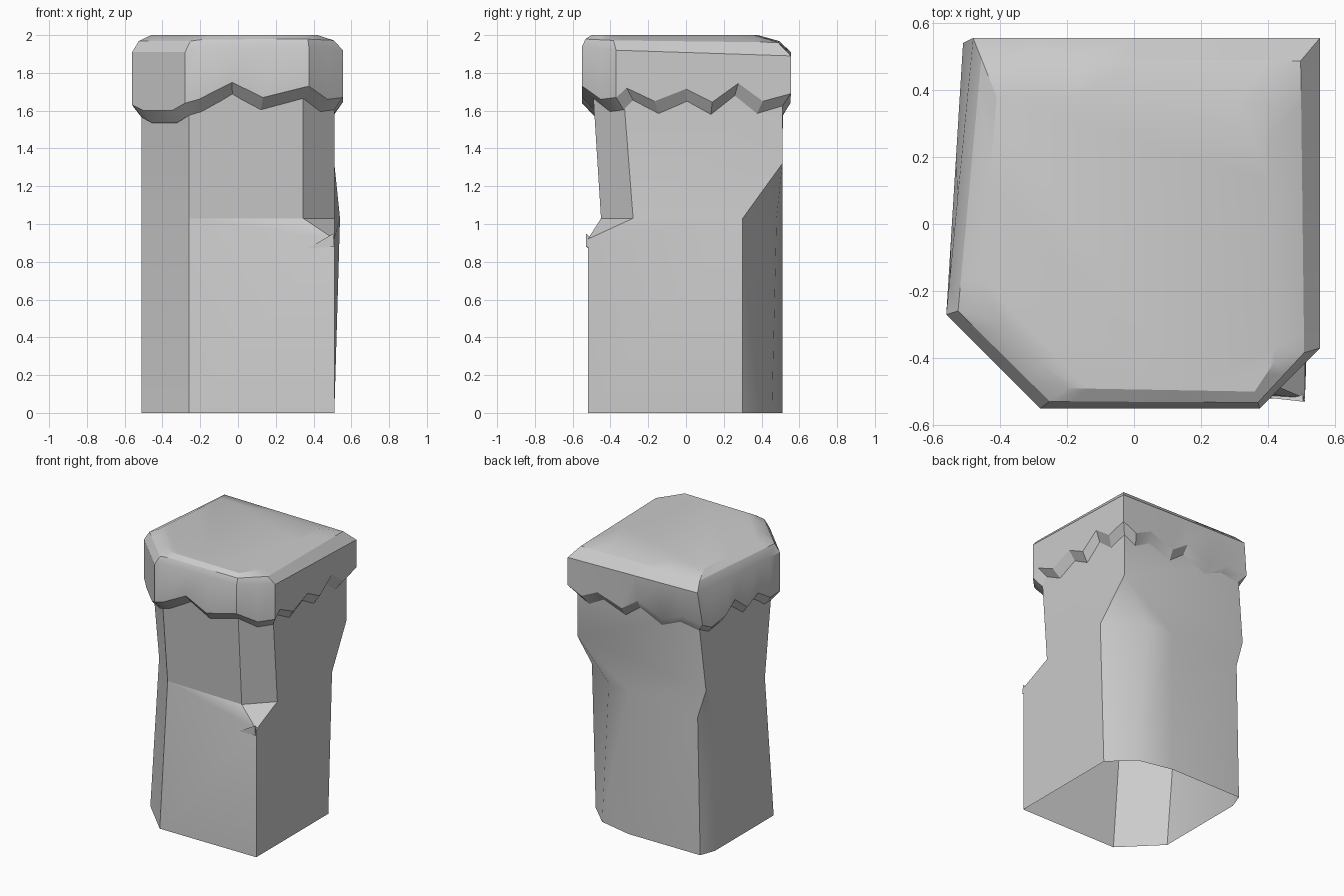
import bpy
from mathutils import Vector

if "Cube" in bpy.data.objects:
    bpy.data.objects.remove(bpy.data.objects["Cube"])


def loft(name, rings, close_top=False, angle=0.5):
    """Skin closed rings of equal length; coincident points are merged."""
    index, verts, faces = {}, [], []

    def vid(p):
        key = tuple(round(c, 4) for c in p)
        if key not in index:
            index[key] = len(verts)
            verts.append(key)
        return index[key]

    ids = [[vid(p) for p in r] for r in rings]
    n = len(ids[0])
    for lo, hi in zip(ids, ids[1:]):
        for i in range(n):
            j = (i + 1) % n
            f = list(dict.fromkeys([lo[i], lo[j], hi[j], hi[i]]))
            if len(f) > 2:
                faces.append(f)
    if close_top:
        faces.append(list(dict.fromkeys(ids[-1])))
    mesh = bpy.data.meshes.new(name)
    mesh.from_pydata(verts, [], faces)
    mesh.update()
    obj = bpy.data.objects.new(name, mesh)
    bpy.context.collection.objects.link(obj)
    bpy.ops.object.select_all(action='DESELECT')
    obj.select_set(True)
    bpy.context.view_layer.objects.active = obj
    bpy.ops.object.shade_smooth_by_angle(angle=angle)
    return obj


# Pillar shaft: open at the base, columns run counter-clockwise from front left
base = [(-.51, -.27, 0), (-.26, -.52, 0), (.51, -.52, 0), (.51, -.52, 0),
        (.51, .30, 0), (.35, .455, 0), (.10, .51, 0), (-.47, .51, 0), (-.51, .40, 0)]
waist = [(-.51, -.17, 1.03), (-.26, -.43, 1.03), (.51, -.52, .92), (.51, -.52, .92),
         (.54, .30, 1.03), (.28, .48, 1.03), (.10, .51, 1.03), (-.45, .51, .99), (-.51, .38, .95)]
# chipped front-right ledge and back-left notch
ledge = waist[:]
ledge[2], ledge[3] = (.345, -.45, 1.03), (.51, -.28, 1.03)
ledge[7] = ledge[8] = (-.51, .50, 1.19)
# back-right chamfer closes to a point
point = ledge[:]
point[4] = point[5] = point[6] = (.51, .51, 1.32)
neck = [(-.51, -.26, 1.74), (-.26, -.50, 1.74), (.345, -.495, 1.74), (.51, -.335, 1.74)]
neck += [(.51, .51, 1.74)] * 3 + [(-.455, .515, 1.74)] * 2
loft("pillar_shaft", [base, waist, ledge, point, neck])

# Small loose chip under the ledge
chip = [(.37, -.515, .87), (.51, -.53, .88), (.50, -.44, .87)]
loft("stone_chip", [chip, [(.505, -.53, .95)] * 3], angle=0.1)

# Cap corners, starting front left
rim = [(-.56, -.27, 1.91), (-.28, -.55, 1.91), (.375, -.55, 1.94),
       (.555, -.37, 1.92), (.555, .555, 1.89), (-.48, .555, 1.91)]
top = [(-.46, -.24, 2), (-.20, -.49, 2), (.36, -.50, 2),
       (.42, -.41, 2), (.39, .36, 2), (-.41, .38, 2)]
inner = [(-.51, -.25, 0), (-.26, -.49, 0), (.345, -.49, 0),
         (.51, -.33, 0), (.51, .51, 0), (-.455, .51, 0)]
outer = rim[:5] + [(-.51, .54, 0)]
# Ragged lower edge of each cap side: (fraction along side, height)
teeth = [
    [(0, 1.63), (.22, 1.60), (.75, 1.60)],
    [(0, 1.64), (.11, 1.66), (.38, 1.75), (.63, 1.67)],
    [(0, 1.73), (.55, 1.66)],
    [(0, 1.67), (.06, 1.72), (.22, 1.65), (.40, 1.715), (.55, 1.645), (.70, 1.745), (.84, 1.65)],
    [(0, 1.69), (.10, 1.64), (.22, 1.70), (.40, 1.635), (.52, 1.72), (.70, 1.64), (.85, 1.70)],
    [(0, 1.68), (.12, 1.63), (.30, 1.66), (.42, 1.74), (.58, 1.64), (.72, 1.70), (.88, 1.62)],
]


def along(corners, side, t):
    return Vector(corners[side]).lerp(Vector(corners[(side + 1) % 6]), t)


rings = [[] for _ in range(5)]
for s, side in enumerate(teeth):
    for t, z in side:
        lip_in, lip_out = along(inner, s, t), along(outer, s, t)
        lip_in.z, lip_out.z = z - .065, z
        r, u = along(rim, s, t), along(top, s, t)
        if s == 1 and t > 0:
            r.z += .025 * (1 - t)
        soft = r.lerp(u, .35)
        soft.z = r.z + (2 - r.z) * .65
        for ring, p in zip(rings, (lip_in, lip_out, r, soft, u)):
            ring.append(p)
loft("cap_stone", rings, close_top=True)
